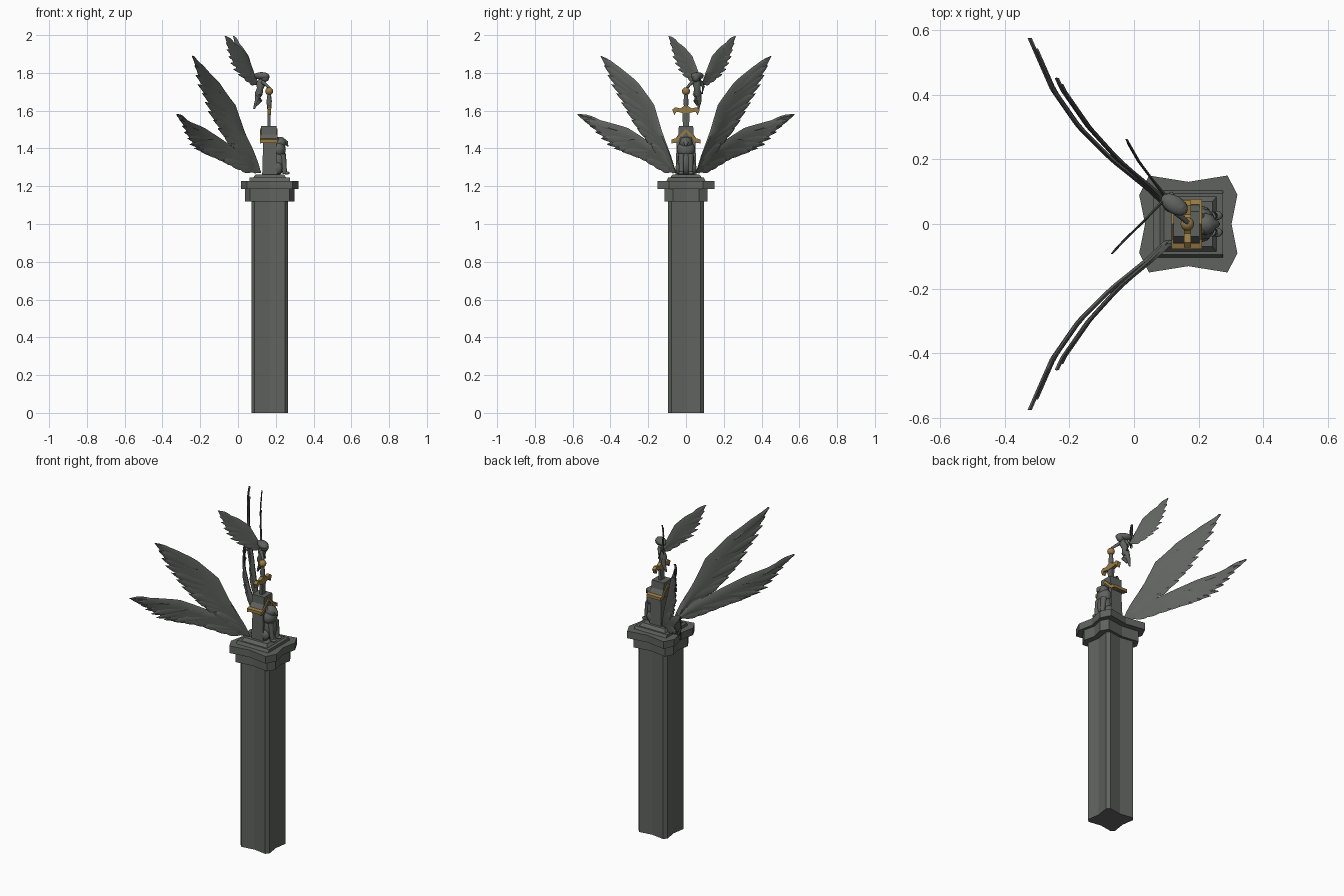
import bpy, bmesh, math
from mathutils import Vector, Matrix

if "Cube" in bpy.data.objects:
    bpy.data.objects.remove(bpy.data.objects["Cube"])

CX = 0.168  # column axis


def material(name, rgb):
    m = bpy.data.materials.new(name)
    m.diffuse_color = (*rgb, 1)
    m.use_nodes = True
    m.node_tree.nodes["Principled BSDF"].inputs["Base Color"].default_value = m.diffuse_color
    return m


STONE = material("dark stone", (0.115, 0.123, 0.115))
GOLD = material("old gold", (0.31, 0.2, 0.06))


def finish(name, bm, mat, smooth=None):
    bmesh.ops.recalc_face_normals(bm, faces=bm.faces[:])
    me = bpy.data.meshes.new(name)
    bm.to_mesh(me)
    bm.free()
    ob = bpy.data.objects.new(name, me)
    bpy.context.collection.objects.link(ob)
    me.materials.append(mat)
    if smooth:
        for o in bpy.context.selected_objects:
            o.select_set(False)
        bpy.context.view_layer.objects.active = ob
        ob.select_set(True)
        bpy.ops.object.shade_smooth_by_angle(angle=math.radians(smooth))
    return ob


def skin(bm, rings):
    """Join closed rings of points into a capped solid."""
    vs = [[bm.verts.new(p) for p in r] for r in rings]
    n = len(vs[0])
    for a, b in zip(vs, vs[1:]):
        for i in range(n):
            bm.faces.new((a[i], a[(i + 1) % n], b[(i + 1) % n], b[i]))
    bm.faces.new(vs[0])
    bm.faces.new(vs[-1])


def block(name, levels, outline, mat=STONE):
    """Stack an xy outline at levels of (z, x half size, y half size)."""
    bm = bmesh.new()
    skin(bm, [[(CX + x * sx, y * sy, z) for x, y in outline] for z, sx, sy in levels])
    return finish(name, bm, mat)


def slab(name, profile, x0, x1, mat):
    """Extrude a yz profile along x."""
    bm = bmesh.new()
    skin(bm, [[(x, y, z) for y, z in profile] for x in (x0, x1)])
    return finish(name, bm, mat)


def tube(name, pts, mat=STONE, sides=10):
    """Round limb through points (x, y, z, radius)."""
    bm = bmesh.new()
    ps = [Vector(p[:3]) for p in pts]
    rings = []
    for i, p in enumerate(ps):
        d = ps[min(i + 1, len(ps) - 1)] - ps[max(i - 1, 0)]
        q = d.to_track_quat('Z', 'Y')
        rings.append([p + q @ Vector((math.cos(a), math.sin(a), 0)) * pts[i][3]
                      for a in (k * math.tau / sides for k in range(sides))])
    skin(bm, rings)
    return finish(name, bm, mat, 50)


def ball(name, loc, size, mat=STONE, yaw=0, pitch=0):
    bm = bmesh.new()
    bmesh.ops.create_uvsphere(bm, u_segments=16, v_segments=10, radius=1)
    rot = Matrix.Rotation(math.radians(yaw), 4, 'Z') @ Matrix.Rotation(math.radians(pitch), 4, 'Y')
    bm.transform(Matrix.Translation(loc) @ rot @ Matrix.Diagonal((*size, 1)))
    return finish(name, bm, mat, 60)


def along(poly, t):
    """Point at fraction t of a polyline's length."""
    ps = [Vector(p) for p in poly]
    left = t * sum((b - a).length for a, b in zip(ps, ps[1:]))
    for a, b in zip(ps, ps[1:]):
        step = (b - a).length
        if left <= step:
            return a.lerp(b, left / step)
        left -= step
    return ps[-1]


def depth(curve, y):
    """Wing sweep: x for a given y."""
    for (ya, xa), (yb, xb) in zip(curve, curve[1:]):
        if y <= yb or (yb, xb) == curve[-1]:
            return xa + (xb - xa) * (y - ya) / (yb - ya)


def wing(name, lead, trail, curve, count, width, thick, place):
    """Curved lens membrane fringed with overlapping feather blades."""
    bm = bmesh.new()

    def point(p, dx):
        return place(p.x, p.y, depth(curve, p.x) + dx)

    rings = []
    for i in range(17):
        s = i / 16 * 0.98
        a, b = along(lead, s), along(trail, s)
        k = [(0, 0), (.12, 1), (.4, .8), (.86, 0), (.4, -.8), (.12, -1)]
        rings.append([point(a.lerp(b, u), h * thick * (1.3 - s)) for u, h in k])
    skin(bm, rings)
    for j in range(count):
        s = 0.12 + 0.88 * j / (count - 1)
        a, b = along(lead, max(0.02, s * 0.8 - 0.12)), along(trail, s)
        a = a.lerp(along(trail, max(0.02, s * 0.8 - 0.12)), 0.25)
        d = (b - a).normalized()
        side = Vector((-d.y, d.x))
        rings = []
        for i in range(9):
            t = i / 8
            w = width * (0.35 + 0.65 * math.sin(math.pi * min(t, .62) / 1.24)) if t < .7 \
                else width * max(0.02, (1 - t) / .3) ** .7
            c = a.lerp(b, t)
            dx = thick * 0.25 * (j % 3 - 1)
            rings.append([point(c + side * w, dx), point(c, dx + thick * .6),
                          point(c - side * w, dx), point(c, dx - thick * .6)])
        skin(bm, rings)
    return finish(name, bm, STONE, 40)


# Column and capital: chamfered square with pinched sides
star = [(.8, 1), (0, .87), (-.8, 1), (-1, .6), (-.88, 0), (-1, -.6),
        (-.8, -1), (0, -.87), (.8, -1), (1, -.6), (.88, 0), (1, .6)]
shaft = [(.82, 1), (0, .87), (-.82, 1), (-1, .8), (-.88, 0), (-1, -.8),
         (-.82, -1), (0, -.87), (.82, -1), (1, -.8), (.88, 0), (1, .8)]
square = [(1, 1), (-1, 1), (-1, -1), (1, -1)]
block("column_shaft", [(0, .097, .095), (1.13, .097, .095)], shaft)
block("capital_lower", [(1.12, .132, .113), (1.19, .132, .113)], star)
block("capital_upper", [(1.185, .152, .15), (1.228, .152, .15)], star)
block("base_step_lower", [(1.225, .107, .105), (1.245, .107, .095)], square)
block("base_step_upper", [(1.245, .088, .085), (1.262, .075, .07)], square)

# Plinth with a gabled cap and gold trim
block("plinth", [(1.26, .04, .055), (1.43, .035, .05)], square)
slab("plinth_cap", [(-.07, 1.43), (.07, 1.43), (.04, 1.475), (.038, 1.52),
                    (-.038, 1.52), (-.04, 1.475)], .122, .203, STONE)
gable = [(.078, 1.425), (.078, 1.447), (.05, 1.455), (0, 1.505)]
under = [(0, 1.485), (.045, 1.438)]
for n, x in (("front", .203), ("back", .116)):
    slab("gold_gable_" + n, [(-y, z) for y, z in gable] + gable[-2::-1]
         + under[:0:-1] + under[:1] + [(-.045, 1.438)], x, x + .007, GOLD)
for s in (-1, 1):
    slab("gold_side_trim", [(s * .052, 1.43), (s * .078, 1.43), (s * .078, 1.447), (s * .06, 1.452)],
         .116, .21, GOLD)

# Sword standing in the plinth
slab("sword_blade", [(-.016, 1.515), (.016, 1.515), (.02, 1.6), (-.02, 1.6)], .157, .173, STONE)
guard = [(0, 1.632), (.03, 1.612), (.058, 1.618), (.073, 1.605), (.062, 1.577), (.05, 1.595), (.02, 1.588)]
slab("sword_guard", guard + [(-y, z) for y, z in guard[:0:-1]], .155, .176, GOLD)
tube("sword_grip", [(.165, 0, 1.61, .011), (.165, 0, 1.65, .014), (.165, 0, 1.69, .009)])
ball("sword_pommel", (.165, 0, 1.703), (.021, .021, .021), GOLD)

# Seated beast with a hooked beak
ball("beast_body", (.212, 0, 1.335), (.042, .044, .075))
ball("beast_mane", (.215, 0, 1.395), (.038, .048, .045))
ball("beast_head", (.222, 0, 1.43), (.034, .034, .032))
tube("beast_beak", [(.24, 0, 1.436, .018), (.256, 0, 1.43, .012), (.265, 0, 1.41, .002)])
for s in (-1, 1):
    tube("beast_ear", [(.21, s * .022, 1.445, .01), (.2, s * .03, 1.47, .002)])
    tube("beast_front_leg", [(.236, s * .022, 1.37, .018), (.243, s * .025, 1.32, .014),
                             (.248, s * .025, 1.265, .012)])
    ball("beast_paw", (.257, s * .026, 1.27), (.017, .014, .009))
    ball("beast_haunch", (.205, s * .038, 1.295), (.03, .018, .033))

# Two pairs of great wings swept back from the plinth
sweep = [(.03, .135), (.05, .11), (.105, .05), (.2, -.07), (.3, -.17), (.415, -.25), (.575, -.32)]
sweep_up = [(y, x + .03 * min(1, y / .3)) for y, x in sweep]
up_lead = [(.055, 1.27), (.07, 1.335), (.127, 1.49), (.17, 1.636), (.26, 1.757), (.37, 1.845), (.452, 1.89)]
up_trail = [(.07, 1.27), (.13, 1.37), (.2, 1.44), (.27, 1.52), (.335, 1.63), (.4, 1.75), (.452, 1.89)]
low_lead = [(.05, 1.28), (.12, 1.37), (.216, 1.45), (.31, 1.51), (.417, 1.54), (.575, 1.582)]
low_trail = [(.07, 1.265), (.15, 1.30), (.25, 1.355), (.364, 1.392), (.425, 1.425), (.5, 1.51), (.575, 1.58)]
for s, side in ((1, "left"), (-1, "right")):
    def place(y, z, x, s=s):
        return (x, s * y, z)
    wing("great_wing_upper_" + side, up_lead, up_trail, sweep_up, 13, .021, .011, place)
    wing("great_wing_lower_" + side, low_lead, low_trail, sweep, 13, .02, .011, place)

# Hovering winged figure leaning on the pommel
ball("figure_head", (.142, .052, 1.777), (.024, .022, .025))
ball("figure_hair", (.125, .06, 1.784), (.046, .028, .02), yaw=-33)
tube("figure_torso", [(.128, .055, 1.765, .012), (.122, .057, 1.745, .024), (.116, .06, 1.715, .017),
                      (.11, .06, 1.69, .022), (.106, .06, 1.675, .016)])
tube("figure_left_leg", [(.107, .067, 1.685, .015), (.1, .07, 1.65, .012), (.085, .066, 1.61, .005)])
tube("figure_right_leg", [(.112, .05, 1.685, .015), (.118, .05, 1.655, .012), (.1, .06, 1.63, .006)])
tube("figure_right_arm", [(.13, .036, 1.752, .01), (.148, .02, 1.738, .008), (.166, .005, 1.72, .007)])
tube("figure_left_arm", [(.124, .078, 1.752, .01), (.115, .092, 1.725, .008), (.122, .085, 1.69, .006)])
small_lead = [(.0, 1.74), (.02, 1.80), (.055, 1.89), (.1, 1.94), (.18, 1.995)]
small_trail = [(.01, 1.735), (.06, 1.757), (.12, 1.80), (.155, 1.87), (.18, 1.995)]
fold = {1: [(0, .1), (.05, .06), (.11, .015), (.18, -.025)],
        -1: [(0, .105), (.08, .03), (.13, -.022), (.18, -.07)]}
for s, side in ((1, "left"), (-1, "right")):
    def place(y, z, x, s=s):
        return (x, .083 + s * y if s > 0 else .088 + s * y, z)
    wing("figure_wing_" + side, small_lead, small_trail, fold[s], 9, .014, .006, place)
